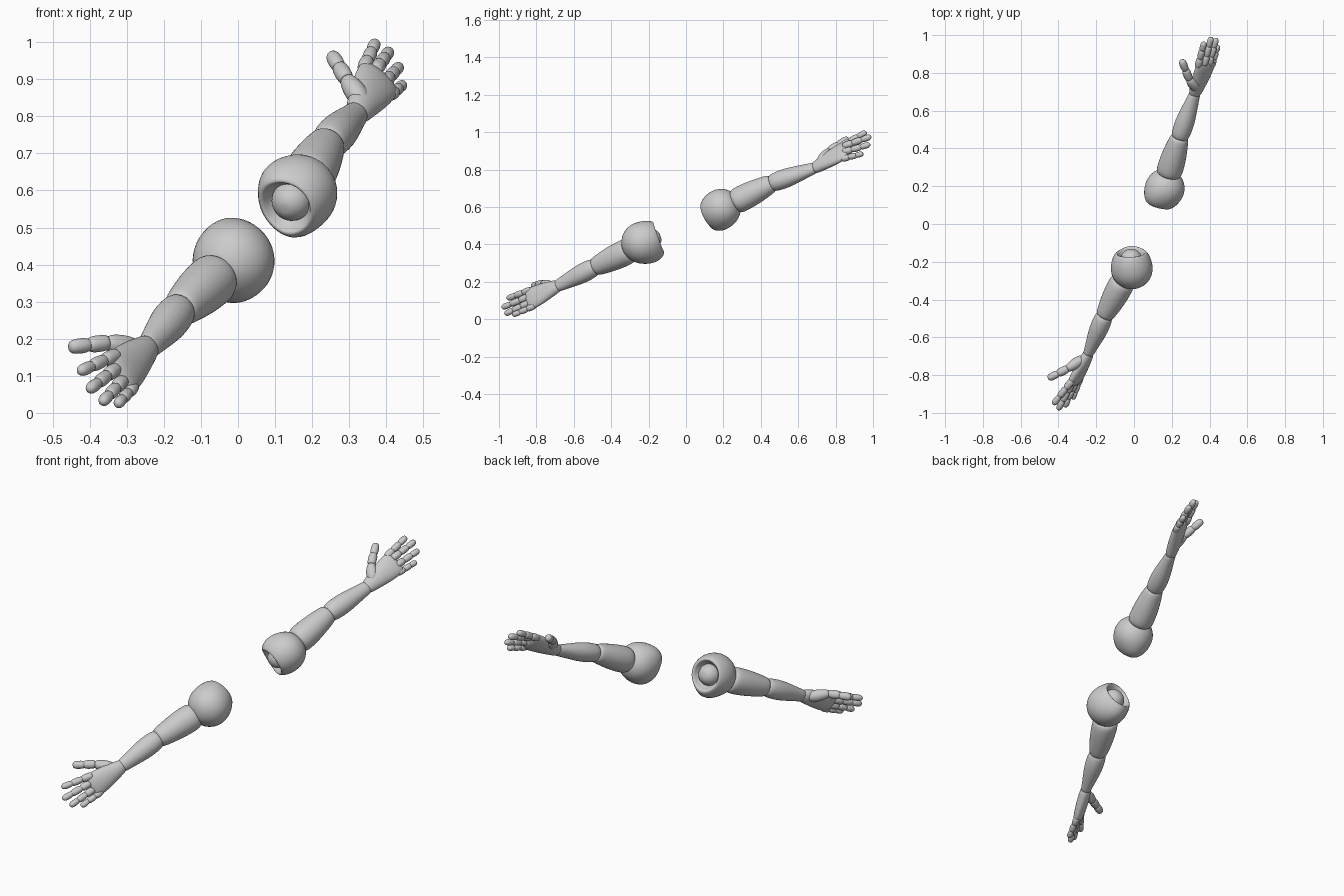
import bpy, bmesh, math
from mathutils import Vector as V

if "Cube" in bpy.data.objects:
    bpy.data.objects.remove(bpy.data.objects["Cube"])

mat = bpy.data.materials.new("matte grey")
mat.diffuse_color = (0.6, 0.6, 0.6, 1)
mat.use_nodes = True
mat.node_tree.nodes["Principled BSDF"].inputs["Base Color"].default_value = mat.diffuse_color


def sweep(name, a, b, across, profile, sides=24, tweak=None):
    """Elliptical rings along a-b; profile rows are (fraction, half width, half depth)."""
    a, b = V(a), V(b)
    axis = (b - a).normalized()
    u = V(across)
    u = (u - axis * u.dot(axis)).normalized()
    w = axis.cross(u)
    bm = bmesh.new()
    rings = []
    for t, ru, rw in profile:
        c = a.lerp(b, t)
        rings.append([bm.verts.new(c + u * ru * math.cos(2 * math.pi * i / sides)
                                   + w * rw * math.sin(2 * math.pi * i / sides))
                      for i in range(sides)])
    for r0, r1 in zip(rings, rings[1:]):
        for i in range(sides):
            j = (i + 1) % sides
            bm.faces.new((r0[i], r0[j], r1[j], r1[i]))
    for ring, t in ((rings[0], profile[0][0]), (rings[-1], profile[-1][0])):
        tip = bm.verts.new(a.lerp(b, t))
        for i in range(sides):
            bm.faces.new((ring[i], ring[(i + 1) % sides], tip))
    if tweak:
        for v in bm.verts:
            v.co = tweak(v.co)
    bmesh.ops.recalc_face_normals(bm, faces=bm.faces[:])
    me = bpy.data.meshes.new(name)
    bm.to_mesh(me)
    bm.free()
    me.materials.append(mat)
    me.shade_smooth()
    ob = bpy.data.objects.new(name, me)
    bpy.context.collection.objects.link(ob)
    sub = ob.modifiers.new("smooth", 'SUBSURF')
    sub.levels = sub.render_levels = 1
    return ob


def digit(name, a, b, across, r, joints):
    """Finger with a groove between its rounded joints."""
    rows = []
    for k in range(joints):
        s = r * (1.03 - 0.07 * k)
        for f, q in ((0.0, 0.72), (0.08, 0.95), (0.5, 1.02), (0.88, 0.98), (0.98, 0.74)):
            if k == joints - 1 and f > 0.8:
                continue
            rows.append(((k + f) / joints, s * q, s * q))
    tip = r * 0.95
    rows += [(0.93, tip * 0.9, tip * 0.9), (0.985, tip * 0.6, tip * 0.6), (1.005, tip * 0.22, tip * 0.22)]
    sweep(name, a, b, across, rows, 14)


def shoulder(side, c, opening, R, tips):
    """Hollow rounded cap with a raised rim, pulled into two points, around a ball."""
    c, n = V(c), V(opening).normalized()

    def pull(p):
        d = p - c
        if d.length < 0.6 * R:
            return p
        k = sum(amount * max(0, d.normalized().dot(V(t).normalized())) ** 8 for t, amount in tips)
        return p + d * k

    rows = [(-0.35, .05), (-0.38, .42), (-0.62, .58), (-0.76, .64), (-0.80, .70), (-0.72, .79),
            (-0.45, .93), (-0.1, 1.0), (0.2, .99), (0.5, .88), (0.75, .68), (0.92, .40), (0.99, .12)]
    sweep(side + "_shoulder_cap", c, c - n * R, (1, 0, 0.1),
          [(t, r * R, r * R) for t, r in rows], 32, pull)
    q = c + n * R * 0.42
    rad = R * 0.53
    ang = [math.pi * i / 10 for i in range(1, 10)]
    sweep(side + "_shoulder_ball", q, q + n * rad, (1, 0, 0.1),
          [(-math.cos(x) * 1.02, math.sin(x) * rad, math.sin(x) * rad) for x in ang], 24)


def arm(side, start, elbow, wrist, bases, tips, thumb):
    bases, tips, thumb = [V(p) for p in bases], [V(p) for p in tips], [V(p) for p in thumb]
    across = bases[0] - bases[3]
    # upper arm with a broad rolled top and a blunt elbow end
    sweep(side + "_upper_arm", start, elbow, across,
          [(-.12, .03, .03), (-.10, .058, .058), (-.02, .070, .068), (.12, .072, .069), (.35, .070, .067),
           (.6, .064, .062), (.85, .056, .053), (.97, .051, .048), (1.01, .042, .040), (1.02, .02, .02)])
    # forearm narrowing to the wrist
    sweep(side + "_forearm", elbow, wrist, across,
          [(-.04, .02, .02), (-.03, .038, .037), (.01, .048, .046), (.15, .053, .050), (.35, .054, .050),
           (.6, .047, .042), (.85, .038, .031), (.97, .035, .028), (1.02, .030, .024), (1.03, .01, .01)])
    # palm
    knuckle = sum(bases, V()) / 4
    sweep(side + "_palm", wrist, knuckle, across,
          [(-.06, .012, .01), (-.05, .029, .023), (0, .036, .028), (.2, .044, .031), (.45, .055, .031),
           (.7, .063, .029), (.9, .066, .026), (1.0, .062, .021), (1.06, .048, .012), (1.07, .02, .005)])
    # fingers
    for nm, a, b, r in zip(("index", "middle", "ring", "little"), bases, tips,
                           (.0195, .0195, .019, .0175)):
        digit(f"{side}_{nm}_finger", a - (b - a) * .12, b + (b - a) * .1, across, r, 3)
    # thumb mound and thumb
    sweep(side + "_thumb_mound", thumb[0], thumb[1], across,
          [(-.35, .01, .01), (-.25, .023, .022), (.1, .032, .030), (.5, .031, .029),
           (.85, .025, .024), (1.05, .018, .018), (1.1, .006, .006)])
    digit(side + "_thumb", thumb[1], thumb[2], across, .0225, 2)


# front arm
shoulder("front", (-.012, -.235, .410), (-.05, .94, .33), .112,
         [((0, .10, -.10), .18), ((-.02, .06, .11), .06)])
arm("front", (-.065, -.315, .362), (-.157, -.487, .280), (-.242, -.688, .178),
    [(-.337, -.840, .153), (-.335, -.855, .115), (-.315, -.850, .083), (-.285, -.820, .067)],
    [(-.420, -.945, .115), (-.396, -.972, .067), (-.362, -.958, .033), (-.322, -.918, .026)],
    [(-.283, -.722, .172), (-.350, -.765, .190), (-.455, -.818, .177)])

# back arm
shoulder("back", (.163, .188, .592), (-.38, -.80, -.42), .106,
         [((-.10, -.07, .07), .14), ((-.01, 0, -.11), .12)])
arm("back", (.187, .278, .635), (.242, .460, .728), (.322, .690, .810),
    [(.342, .845, .935), (.375, .855, .930), (.400, .853, .897), (.415, .845, .860)],
    [(.369, .953, .995), (.406, .977, .973), (.433, .972, .932), (.443, .938, .884)],
    [(.328, .728, .850), (.293, .765, .900), (.252, .868, .967)])
